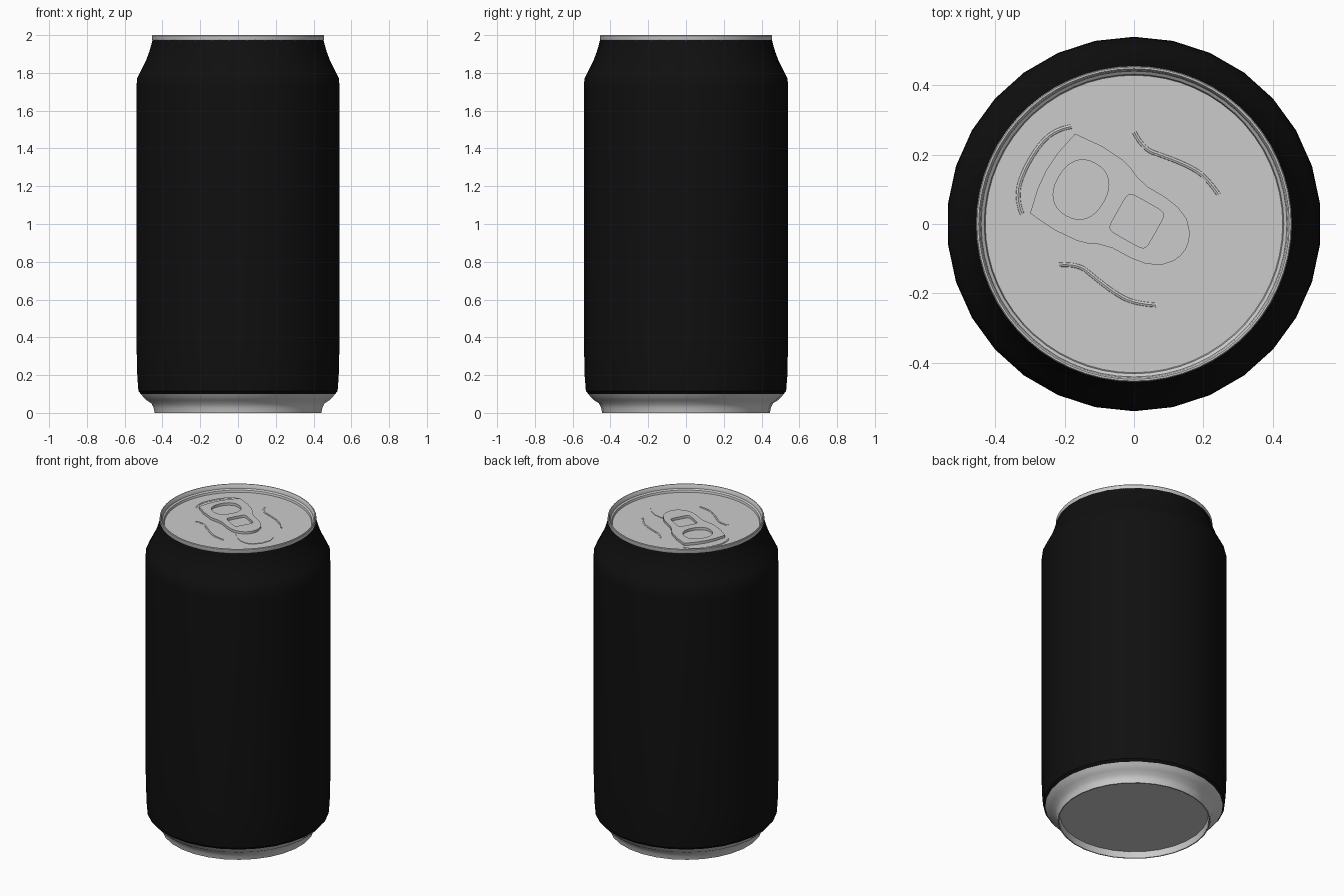
import bpy, bmesh, math
from mathutils import Matrix

if "Cube" in bpy.data.objects:
    bpy.data.objects.remove(bpy.data.objects["Cube"])

black = bpy.data.materials.new("black_paint")
black.diffuse_color = (0.005, 0.005, 0.005, 1)
black.use_nodes = True
black.node_tree.nodes["Principled BSDF"].inputs["Base Color"].default_value = black.diffuse_color

LID_Z = 1.955
# Local frame of the tab: u along the tab, v across it
TAB_FRAME = Matrix.Rotation(math.radians(-29.5), 4, 'Z') @ Matrix.Translation((0, 0.011, 0))


def smooth(ob, angle=35):
    bpy.ops.object.select_all(action='DESELECT')
    ob.select_set(True)
    bpy.context.view_layer.objects.active = ob
    bpy.ops.object.shade_smooth_by_angle(angle=math.radians(angle))


def lathe(name, profile, sides, cap_start=False, cap_end=False, mat=None):
    bm = bmesh.new()
    rings = []
    for r, z in profile:
        ring = []
        for i in range(sides):
            a = math.pi / 2 + 2 * math.pi * i / sides
            ring.append(bm.verts.new((r * math.cos(a), r * math.sin(a), z)))
        rings.append(ring)
    for a, b in zip(rings, rings[1:]):
        for i in range(sides):
            j = (i + 1) % sides
            bm.faces.new((a[i], a[j], b[j], b[i]))
    if cap_start:
        bm.faces.new(rings[0][::-1])
    if cap_end:
        bm.faces.new(rings[-1])
    me = bpy.data.meshes.new(name)
    bm.to_mesh(me)
    bm.free()
    ob = bpy.data.objects.new(name, me)
    bpy.context.collection.objects.link(ob)
    if mat:
        me.materials.append(mat)
    smooth(ob)
    return ob


def curve_part(name, loops, z, closed=True, extrude=0.0, bevel=0.0):
    """Flat filled plate (closed loops, inner ones are holes) or a thin ridge (open)."""
    cu = bpy.data.curves.new(name, 'CURVE')
    cu.dimensions = '2D' if closed else '3D'
    if closed:
        cu.fill_mode = 'BOTH'
    cu.extrude, cu.bevel_depth, cu.bevel_resolution = extrude, bevel, 2
    cu.resolution_u = 6
    for pts, kind in loops:
        sp = cu.splines.new(kind)
        sp.points.add(len(pts) - 1)
        for p, (u, v) in zip(sp.points, pts):
            p.co = (u, v, 0, 1)
        sp.use_cyclic_u = closed
        if kind == 'NURBS':
            sp.order_u = 3
            sp.use_endpoint_u = not closed
    ob = bpy.data.objects.new(name, cu)
    bpy.context.collection.objects.link(ob)
    ob.matrix_world = Matrix.Translation((0, 0, z)) @ TAB_FRAME
    bpy.ops.object.select_all(action='DESELECT')
    ob.select_set(True)
    bpy.context.view_layer.objects.active = ob
    bpy.ops.object.convert(target='MESH')
    ob = bpy.context.view_layer.objects.active
    smooth(ob)
    return ob


def mirrored(half):
    """Close a half outline that starts and ends on the u axis."""
    return half + [(u, -v) for u, v in half[-2:0:-1]]


def rounded(cu, ru, rv, power, n=32):
    pts = []
    for i in range(n):
        c, s = math.cos(2 * math.pi * i / n), math.sin(2 * math.pi * i / n)
        pts.append((cu + ru * math.copysign(abs(c) ** (2 / power), c),
                    rv * math.copysign(abs(s) ** (2 / power), s)))
    return pts


# Painted body
lathe("can_body", [(.517, .10), (.53, .115), (.536, .19), (.54, .35), (.54, 1.72), (.538, 1.77),
                   (.518, 1.81), (.492, 1.86), (.473, 1.91), (.461, 1.95), (.455, 1.976)],
      30, mat=black)

# Bare metal foot with recessed underside
lathe("can_base", [(.432, .04), (.437, .0), (.444, .0), (.449, .025), (.46, .05), (.488, .068),
                   (.505, .085), (.517, .10)], 30, cap_start=True)

# Rolled rim and sunken lid
lathe("rim_and_lid", [(.453, 1.972), (.456, 1.977), (.456, 1.996), (.453, 2.0), (.448, 2.0),
                      (.444, 1.995), (.441, 1.975), (.432, 1.968), (.429, LID_Z)],
      60, cap_end=True)

# Pull tab with finger hole and rivet window
tab = mirrored([(-.297, 0), (-.292, .06), (-.276, .132), (-.19, .139), (-.12, .134), (-.09, .126),
                (-.06, .112), (-.02, .102), (.04, .101), (.085, .094), (.125, .077), (.152, .047),
                (.162, .024), (.166, 0)])
curve_part("pull_tab", [(tab, 'POLY'), (rounded(-.182, .074, .086, 2.3), 'POLY'),
                        (rounded(.003, .062, .062, 7), 'POLY')],
           LID_Z + .009, extrude=.008)

# Scored mouth panel, slightly raised
mouth = mirrored([(.10, 0), (.10, .07), (.13, .088), (.18, .103), (.23, .103), (.272, .087),
                  (.298, .055), (.308, 0)])
curve_part("mouth_panel", [(mouth, 'POLY')], LID_Z, extrude=.003)

# Embossed ridges on the lid
side = [(-.13, .22), (-.085, .19), (-.02, .202), (.05, .212), (.115, .21), (.171, .183)]
for name, s in (("ridge_left", 1), ("ridge_right", -1)):
    curve_part(name, [([(u, s * v) for u, v in side], 'NURBS')], LID_Z - .004,
               closed=False, bevel=.008)
arc = [(-.295, .145), (-.34, .11), (-.356, 0), (-.34, -.11), (-.295, -.145)]
curve_part("ridge_end", [(arc, 'NURBS')], LID_Z - .004, closed=False, bevel=.008)
